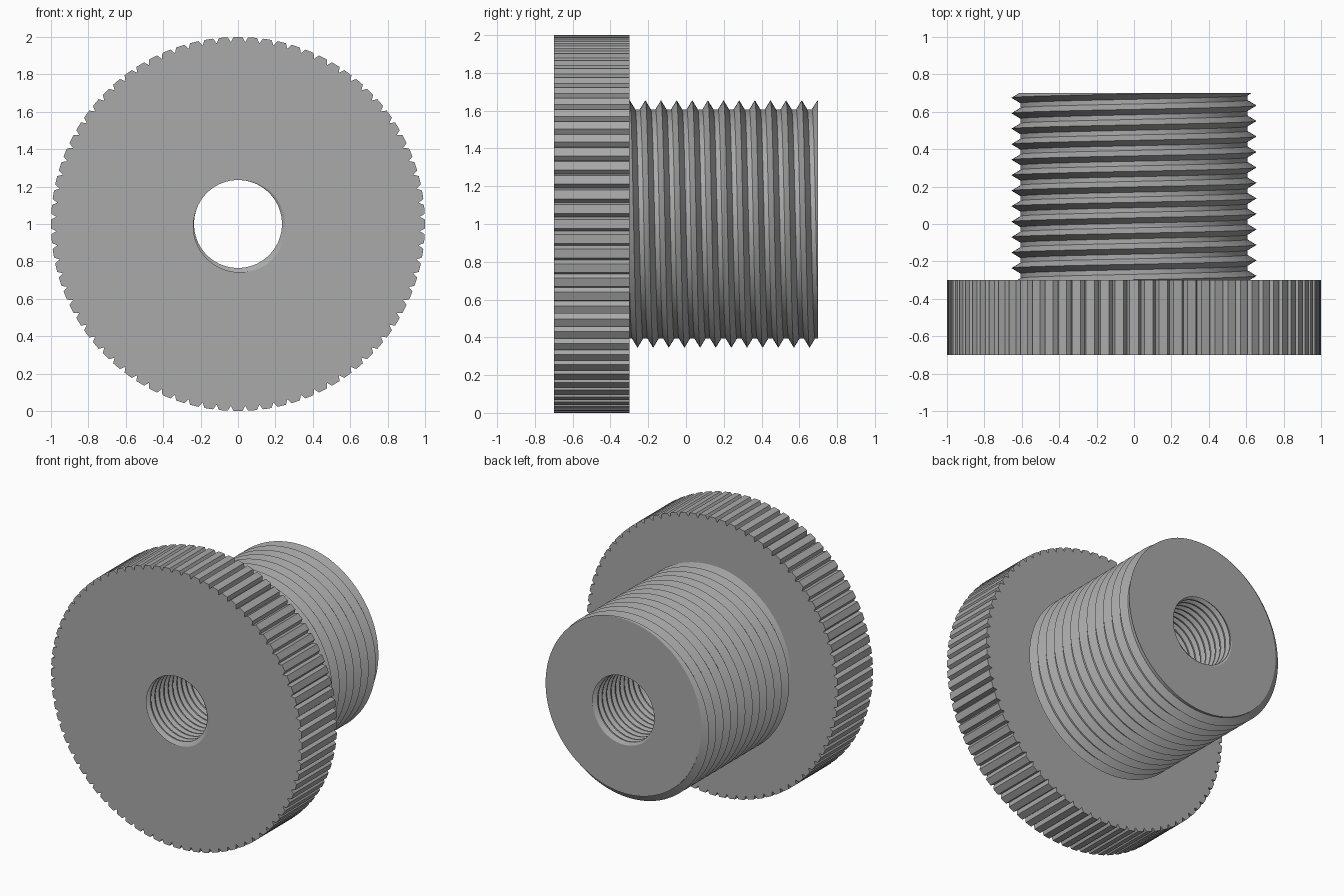
import bpy
import bmesh
from math import sin, cos, pi, floor

cube = bpy.data.objects.get("Cube")
if cube:
    bpy.data.objects.remove(cube)

TEETH = 80
SEGS = TEETH * 3
FRONT, SHOULDER, BACK = -0.7, -0.3, 0.7

steel = bpy.data.materials.new("grey_metal")
steel.use_nodes = True
steel.diffuse_color = (0.4, 0.4, 0.4, 1)
steel.node_tree.nodes["Principled BSDF"].inputs["Base Color"].default_value = (0.4, 0.4, 0.4, 1)


def point(r, angle, y):
    """Polar position about the main axis; angle runs from the top towards +x."""
    return (r * sin(angle), y, 1 + r * cos(angle))


def make_thread(pitch, phase, profile):
    """Right-hand thread: profile is (offset, radius) pairs over one pitch."""
    knots = profile + [(1.0, profile[0][1])]

    def radius(y, turn):
        t = (y - phase) / pitch - turn
        t -= floor(t)
        for (a, ra), (b, rb) in zip(knots, knots[1:]):
            if t <= b:
                return ra + (rb - ra) * (t - a) / (b - a)
        return knots[-1][1]

    def column(turn, y0, y1):
        first = floor((y0 - phase) / pitch) - 2
        count = int((y1 - y0) / pitch) + 5
        pts = []
        for k in range(first, first + count):
            for offset, r in profile:
                y = phase + pitch * (k + offset + turn)
                if y <= y0 or y >= y1:
                    y = min(max(y, y0), y1)
                    r = radius(y, turn)
                pts.append(point(r, turn * 2 * pi, y))
        return pts

    return radius, column


def build(name, strips):
    """Skin neighbouring columns of points into a mesh object."""
    bm = bmesh.new()
    for columns in strips:
        grid = [[bm.verts.new(p) for p in col] for col in columns]
        for a, b in zip(grid, grid[1:]):
            for i in range(len(a) - 1):
                bm.faces.new((a[i], a[i + 1], b[i + 1], b[i]))
    bmesh.ops.remove_doubles(bm, verts=bm.verts, dist=0.00005)
    bmesh.ops.dissolve_degenerate(bm, edges=bm.edges, dist=0.00001)
    bmesh.ops.recalc_face_normals(bm, faces=bm.faces)
    mesh = bpy.data.meshes.new(name)
    bm.to_mesh(mesh)
    bm.free()
    mesh.materials.append(steel)
    obj = bpy.data.objects.new(name, mesh)
    bpy.context.collection.objects.link(obj)
    bpy.ops.object.select_all(action="DESELECT")
    obj.select_set(True)
    bpy.context.view_layer.objects.active = obj
    bpy.ops.object.shade_smooth_by_angle(angle=pi / 9)


# Thread forms: sharp crest and flat root outside, narrow groove inside
outer_r, outer_col = make_thread(0.0828, 0.53, [(0, 0.655), (0.35, 0.607), (0.65, 0.607)])
inner_r, inner_col = make_thread(0.05, 0.0, [(0, 0.235), (0.2, 0.235), (0.6, 0.265)])
turns = [j / SEGS for j in range(SEGS + 1)]


def rim(j):
    """Knurl outline: a flat land and a V notch for each tooth."""
    shift, r = ((-0.3, 1.0), (0.3, 1.0), (0.5, 0.972))[j % 3]
    return r, (j // 3 + shift) / TEETH * 2 * pi


# One profile per angle sweeps the head, shaft and bore into one closed body
strips = [[], [], [], [], []]
for j, turn in enumerate(turns):
    a = turn * 2 * pi
    r, ra = rim(j)
    front_out, back_out = point(r, ra, FRONT), point(r, ra, SHOULDER)
    strips[0].append([point(inner_r(FRONT, turn), a, FRONT), front_out])
    strips[1].append([front_out, back_out])
    strips[2].append([back_out, point(outer_r(SHOULDER, turn), a, SHOULDER)])
    strips[3].append(outer_col(turn, SHOULDER, BACK)
                     + [point(inner_r(BACK, turn), a, BACK)])
    strips[4].append(inner_col(turn, FRONT, BACK))

build("knurled_threaded_adapter", strips)
